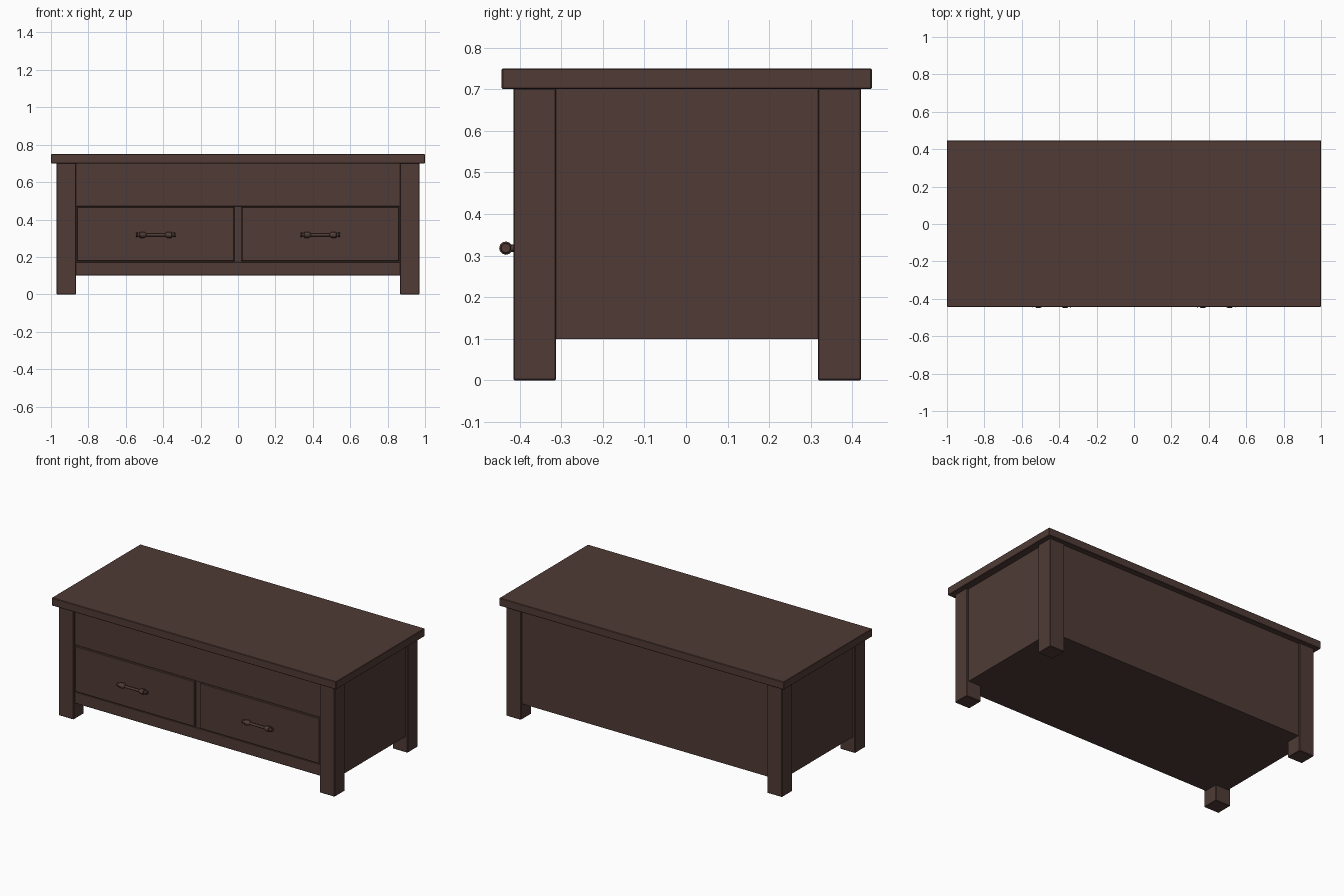
import bpy
import math
from mathutils import Matrix

default = bpy.data.objects.get("Cube")
if default:
    bpy.data.objects.remove(default, do_unlink=True)

# One dark wood colour covers every part
wood = bpy.data.materials.new("dark brown wood")
wood.use_nodes = True
colour = (0.080, 0.044, 0.036, 1)
wood.diffuse_color = colour
bsdf = wood.node_tree.nodes["Principled BSDF"]
bsdf.inputs["Base Color"].default_value = colour
bsdf.inputs["Roughness"].default_value = 0.8


def box(name, x, y, z, bevel=0.003):
    """Box from (low, high) ranges, with softly worn edges."""
    bpy.ops.mesh.primitive_cube_add(size=1)
    ob = bpy.context.object
    ob.name = name
    ranges = (x, y, z)
    size = Matrix.Diagonal([hi - lo for lo, hi in ranges] + [1])
    ob.data.transform(size)
    ob.location = [(lo + hi) / 2 for lo, hi in ranges]
    ob.data.materials.append(wood)
    if bevel:
        mod = ob.modifiers.new("worn edges", 'BEVEL')
        mod.width = bevel
        mod.segments = 1
    return ob


def lathe(name, profile, location, sides=12):
    """Turned part along x from (distance, radius) points."""
    verts, faces = [], []
    for d, r in profile:
        for i in range(sides):
            a = math.tau * i / sides
            verts.append((d, r * math.cos(a), r * math.sin(a)))
    for k in range(len(profile) - 1):
        for i in range(sides):
            j = (i + 1) % sides
            a, b = k * sides, (k + 1) * sides
            faces.append((a + i, a + j, b + j, b + i))
    faces.append(tuple(reversed(range(sides))))
    faces.append(tuple(range(len(verts) - sides, len(verts))))
    mesh = bpy.data.meshes.new(name)
    mesh.from_pydata(verts, [], faces)
    # Outward normals follow the profile direction
    mesh.flip_normals()
    mesh.materials.append(wood)
    ob = bpy.data.objects.new(name, mesh)
    bpy.context.collection.objects.link(ob)
    ob.location = location
    bpy.ops.object.select_all(action='DESELECT')
    ob.select_set(True)
    bpy.context.view_layer.objects.active = ob
    bpy.ops.object.shade_smooth_by_angle()
    return ob


# Top board and closed carcass
box("top_board", (-1, 1), (-0.443, 0.447), (0.70, 0.75))
box("carcass", (-0.955, 0.955), (-0.385, 0.412), (0.10, 0.705), 0)

# Corner legs
for side, s in (("right", -1), ("left", 1)):
    x = sorted((s * 0.865, s * 0.97))
    box("front_" + side + "_leg", x, (-0.415, -0.312), (0, 0.702))
    box("back_" + side + "_leg", x, (0.317, 0.421), (0, 0.702))

# Front frame
box("upper_front_panel", (-0.868, 0.868), (-0.403, -0.38), (0.47, 0.702), 0.002)
box("bottom_rail", (-0.868, 0.868), (-0.403, -0.38), (0.10, 0.173), 0.002)
box("centre_divider", (-0.018, 0.018), (-0.398, -0.38), (0.17, 0.473), 0)

# Drawers with turned bar handles
half_handle = [(0, 0.008), (0.050, 0.008), (0.055, 0.012), (0.062, 0.016),
               (0.084, 0.016), (0.087, 0.010), (0.097, 0.010),
               (0.100, 0.013), (0.105, 0.011)]
handle = [(-d, r) for d, r in reversed(half_handle[1:])] + half_handle
for side, s in (("right", -1), ("left", 1)):
    x = sorted((s * 0.02, s * 0.861))
    box(side + "_drawer_front", x, (-0.409, -0.38), (0.177, 0.468), 0.004)
    hx = s * 0.44
    lathe(side + "_drawer_handle", handle, (hx, -0.433, 0.318))
    for end, e in (("inner", -s), ("outer", s)):
        post = lathe(side + "_handle_" + end + "_post",
                     [(0, 0.009), (0.026, 0.009), (0.03, 0.012)],
                     (hx + e * 0.073, -0.433, 0.318))
        post.rotation_euler.z = math.pi / 2
